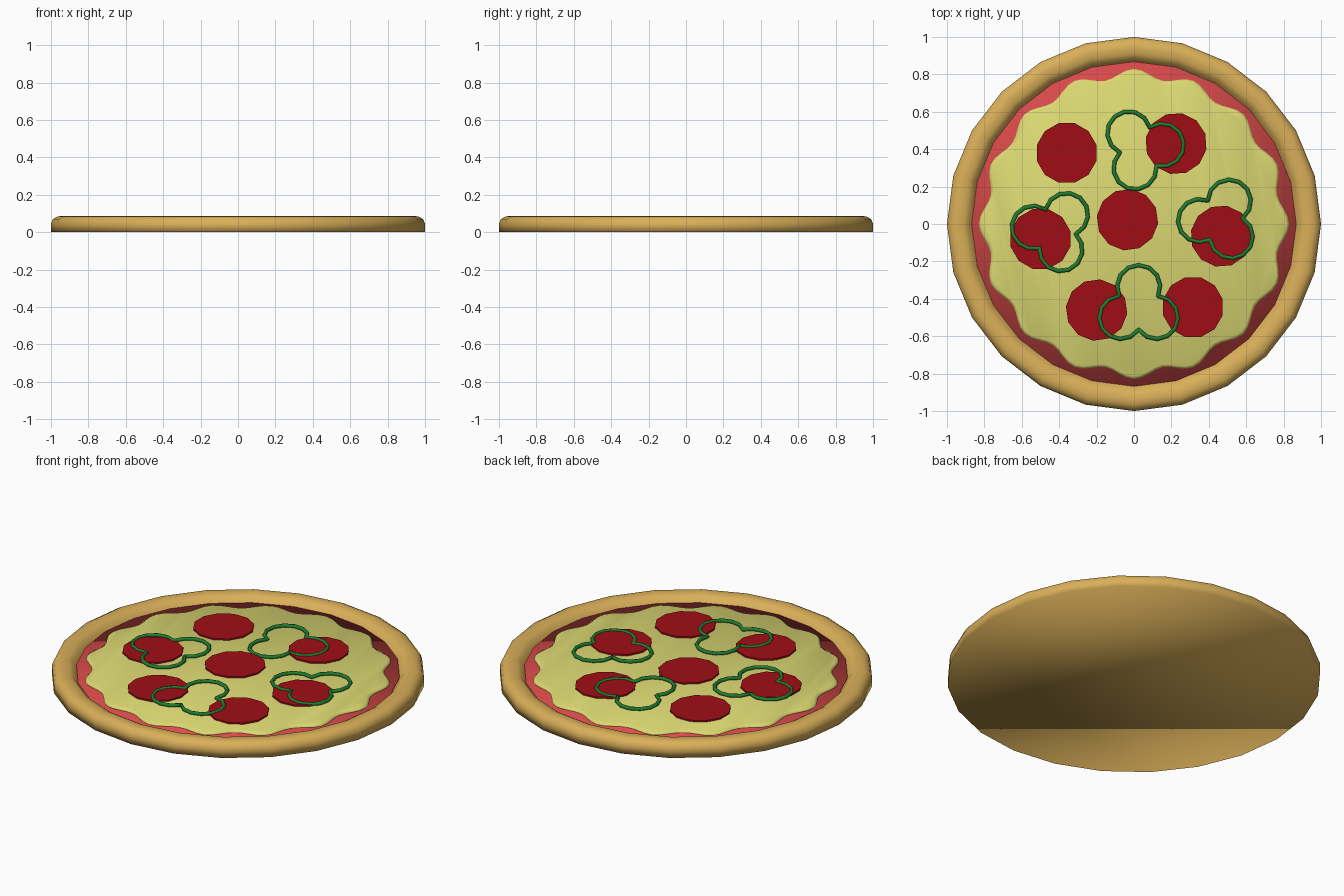
import bpy, bmesh
from math import sin, cos, pi, radians

if "Cube" in bpy.data.objects:
    bpy.data.objects.remove(bpy.data.objects["Cube"])


def material(name, rgb):
    m = bpy.data.materials.new(name)
    m.diffuse_color = (*rgb, 1)
    m.use_nodes = True
    m.node_tree.nodes["Principled BSDF"].inputs["Base Color"].default_value = m.diffuse_color
    return m


CRUST = material("baked_dough", (0.70, 0.43, 0.10))
SAUCE = material("tomato", (0.72, 0.07, 0.07))
CHEESE = material("cheese", (0.72, 0.70, 0.17))
MEAT = material("pepperoni", (0.35, 0.004, 0.008))
GREEN = material("green_pepper", (0.015, 0.20, 0.03))


def lathe(name, rings, sides, mat, smooth=True, loc=(0, 0, 0), turn=0.0, wave=None):
    """Stack closed rings of (radius, z), capped at both ends."""
    bm = bmesh.new()
    loops = []
    for r, z in rings:
        loop = []
        for i in range(sides):
            a = 2 * pi * i / sides + turn
            rr = r + (wave(a) if wave else 0)
            loop.append(bm.verts.new((rr * cos(a), rr * sin(a), z)))
        loops.append(loop)
    for lo, hi in zip(loops, loops[1:]):
        for i in range(sides):
            j = (i + 1) % sides
            bm.faces.new((lo[i], lo[j], hi[j], hi[i]))
    bm.faces.new(loops[0][::-1])
    bm.faces.new(loops[-1])
    for f in bm.faces:
        f.smooth = smooth
    me = bpy.data.meshes.new(name)
    bm.to_mesh(me)
    bm.free()
    me.materials.append(mat)
    ob = bpy.data.objects.new(name, me)
    ob.location = loc
    bpy.context.collection.objects.link(ob)
    return ob


# Crust: flat base with a rounded rim and a recessed middle
lathe("crust", [(1.0, 0), (1.0, 0.045), (0.99, 0.07), (0.965, 0.084), (0.94, 0.086),
                (0.91, 0.083), (0.89, 0.072), (0.872, 0.05), (0.865, 0.04)], 24, CRUST)

# Sauce disc
lathe("sauce", [(0.868, 0.03), (0.868, 0.05)], 24, SAUCE)

# Cheese layer with a scalloped edge
lathe("cheese", [(0.805, 0.045), (0.805, 0.055), (0.79, 0.064)], 128, CHEESE,
      wave=lambda a: 0.024 * cos(16 * a))

# Pepperoni slices
slices = [(-0.36, 0.38), (0.225, 0.43), (-0.035, 0.023), (-0.50, -0.08),
          (0.467, -0.065), (-0.20, -0.46), (0.315, -0.445)]
for k, (x, y) in enumerate(slices):
    lathe(f"pepperoni_{k + 1}", [(0.165, 0.058), (0.165, 0.073)], 12, MEAT,
          smooth=False, loc=(x, y, 0), turn=radians(15 + 4 * (k % 3)))


# Three-lobed green pepper rings
def pepper_ring(name, x, y, angle):
    d, r, span, n = 0.11, 0.115, radians(115), 9
    cu = bpy.data.curves.new(name, 'CURVE')
    cu.dimensions = '3D'
    cu.bevel_depth = 0.011
    cu.bevel_resolution = 1
    sp = cu.splines.new('POLY')
    sp.points.add(3 * n - 1)
    sp.use_cyclic_u = True
    for lobe in range(3):
        a = radians(angle + 120 * lobe)
        for i in range(n):
            t = a + span * (2 * i / (n - 1) - 1)
            sp.points[lobe * n + i].co = (d * cos(a) + r * cos(t), d * sin(a) + r * sin(t), 0, 1)
    cu.materials.append(GREEN)
    ob = bpy.data.objects.new(name, cu)
    ob.location = (x, y, 0.071)
    bpy.context.collection.objects.link(ob)
    bpy.ops.object.select_all(action='DESELECT')
    ob.select_set(True)
    bpy.context.view_layer.objects.active = ob
    bpy.ops.object.convert(target='MESH')


for k, (x, y, a) in enumerate([(0.025, -0.445, 90), (0.043, 0.403, 10),
                               (-0.43, -0.035, 51), (0.46, 0.024, 63)]):
    pepper_ring(f"pepper_ring_{k + 1}", x, y, a)
